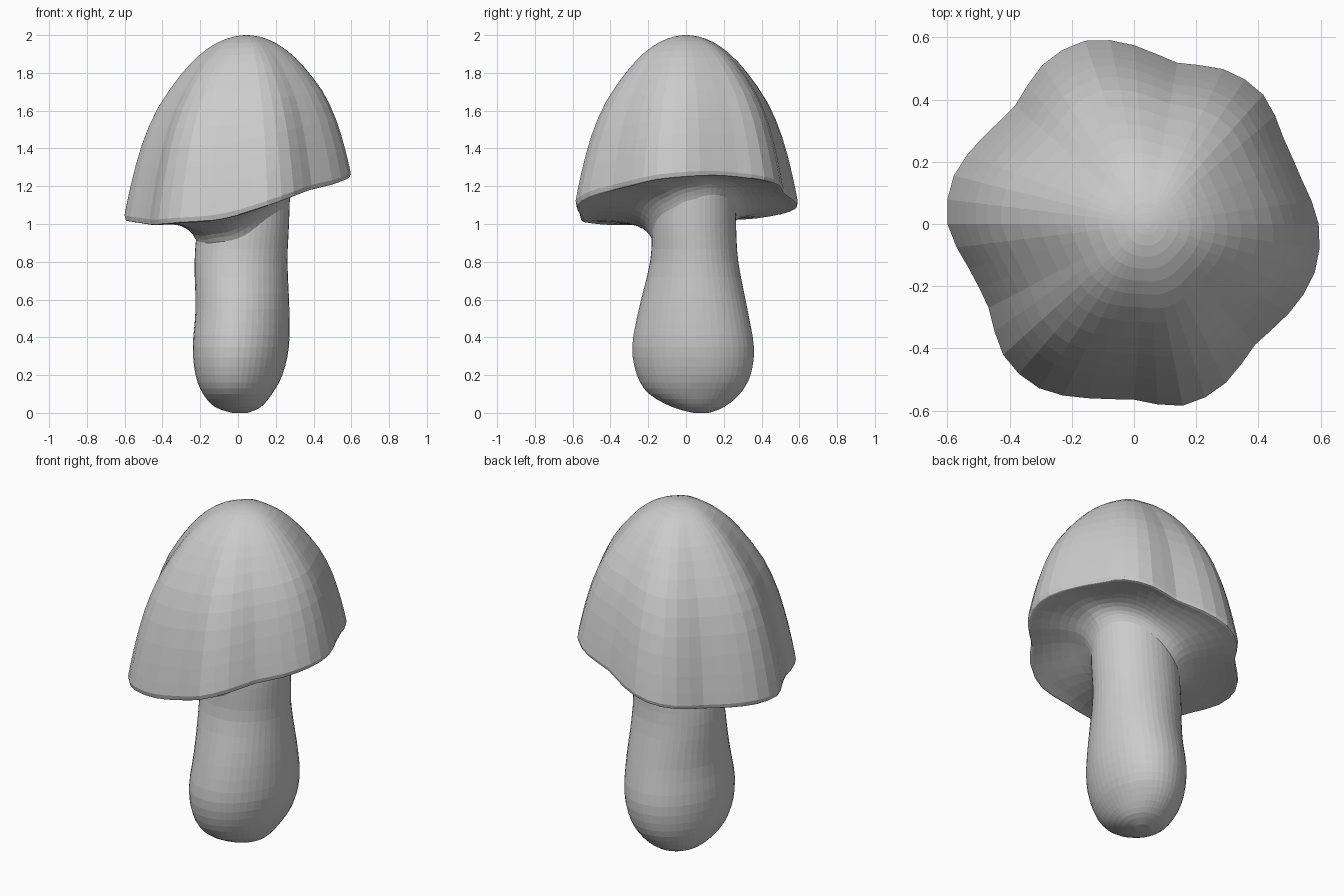
import bpy, bmesh, math

SEGMENTS = 48
old = bpy.data.objects.get("Cube")
if old:
    bpy.data.objects.remove(old, do_unlink=True)

grey = bpy.data.materials.new("plain grey")
grey.use_nodes = True
grey.diffuse_color = (0.6, 0.6, 0.6, 1)
grey.node_tree.nodes["Principled BSDF"].inputs["Base Color"].default_value = grey.diffuse_color


def spline(a, b, c, d, t):
    """Smooth step between b and c, guided by the neighbours."""
    return b + 0.5 * t * (c - a + t * (2*a - 5*b + 4*c - d + t * (3*(b - c) + d - a)))


def around(values, turn):
    """Smoothly sample a closed list; turn runs from 0 to 1."""
    n = len(values)
    i = math.floor(turn * n)
    return spline(*(values[(i + k) % n] for k in (-1, 0, 1, 2)), turn * n - i)


def along(rows, steps):
    """Smoothly subdivide an open list of tuples."""
    ext = [rows[0]] + rows + [rows[-1]]
    out = [tuple(spline(*v, s / steps) for v in zip(*ext[i:i + 4]))
           for i in range(len(rows) - 1) for s in range(steps)]
    return out + [rows[-1]]


def loft(name, rings):
    """Skin a stack of rings from bottom to top and close both ends."""
    bm = bmesh.new()
    loops = [[bm.verts.new(p) for p in ring] for ring in rings]
    for low, high in zip(loops, loops[1:]):
        for i in range(SEGMENTS):
            j = (i + 1) % SEGMENTS
            bm.faces.new((low[i], low[j], high[j], high[i]))
    bm.faces.new(loops[0][::-1])
    bm.faces.new(loops[-1])
    bmesh.ops.recalc_face_normals(bm, faces=bm.faces)
    mesh = bpy.data.meshes.new(name)
    bm.to_mesh(mesh)
    bm.free()
    mesh.materials.append(grey)
    bpy.context.collection.objects.link(bpy.data.objects.new(name, mesh))


turns = [i / SEGMENTS for i in range(SEGMENTS)]
angles = [t * math.tau for t in turns]
circle = [(math.cos(a), math.sin(a)) for a in angles]

# Stem: height, left/right limits, front/back limits, diagonal skew of the section
stem_rows = [(0, -.03, .05, .04, .12, 0), (.03, -.12, .12, -.07, .2, .03),
             (.1, -.185, .18, -.195, .285, .05), (.2, -.225, .235, -.26, .342, .06),
             (.35, -.24, .27, -.285, .36, .06), (.55, -.225, .272, -.25, .325, .05),
             (.8, -.23, .262, -.19, .277, .02), (1, -.215, .27, -.18, .265, 0),
             (1.3, -.19, .28, -.17, .26, 0)]
loft("stem", [[((x0 + x1) / 2 + (x1 - x0) / 2 * math.cos(a - skew),
                (y0 + y1) / 2 + (y1 - y0) / 2 * math.sin(a + skew), z) for a in angles]
              for z, x0, x1, y0, y1, skew in along(stem_rows, 3)])

# Cap rim: wavy radius and tilted height, every 15 degrees from the left side
rim_radius = [.594, .558, .555, .588, .575, .537, .575, .61, .59, .54, .56, .6,
              .6, .55, .54, .595, .61, .58, .565, .605, .59, .55, .575, .602]
rim_height = [1.265, 1.27, 1.26, 1.24, 1.21, 1.17, 1.13, 1.09, 1.06, 1.04, 1.035, 1.035,
              1.03, 1.02, 1.01, 1.01, 1.02, 1.03, 1.06, 1.11, 1.16, 1.195, 1.22, 1.25]
radii = [around(rim_radius, t) for t in turns]
heights = [around(rim_height, t) for t in turns]
mean = sum(radii) / SEGMENTS

# Underside: share of the way from stem to rim, and drop below the rim (less at the back)
under_rows = [(-.04, -.17), (.02, -.115), (.1, -.07), (.25, -.035), (.5, -.015),
              (.8, -.01), (.95, -.015), (.985, -.01)]
rings = []
for share, drop in along(under_rows, 2):
    ring = []
    for (c, s), r, z in zip(circle, radii, heights):
        ix, iy = .03 + .245 * c, .045 + .222 * s
        ring.append((ix + (r * c - ix) * share, iy + (r * s - iy) * share,
                     z + drop * (1 - .45 * max(s, 0))))
    rings.append(ring)

# Dome: share of the rim radius, and share of the height above the rim
dome_rows = [(1, .015), (.95, .18), (.862, .4), (.735, .6), (.55, .78),
             (.395, .89), (.25, .957), (.12, .99), (.02, 1)]
for share, rise in along(dome_rows, 2):
    ring = []
    for (c, s), r, z in zip(circle, radii, heights):
        r = mean + (r - mean) * max(share, 0) ** .7
        ring.append((.045 * (1 - share) + r * c * share, r * s * share, z + (2 - z) * rise))
    rings.append(ring)
loft("cap", rings)
